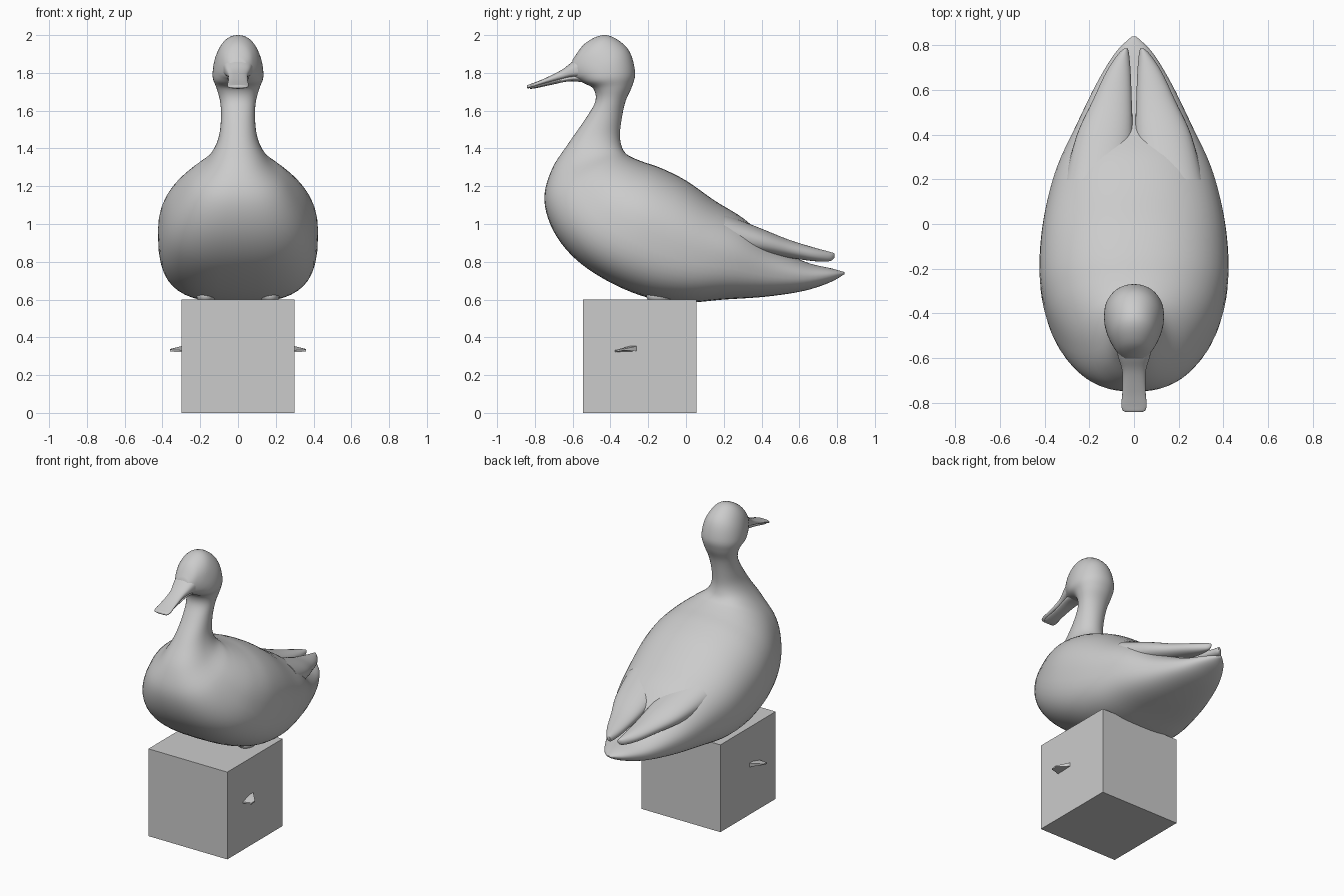
import bpy
import bmesh
from math import cos, sin, pi
from mathutils import Vector

default_cube = bpy.data.objects.get("Cube")
if default_cube:
    bpy.data.objects.remove(default_cube)


def finish(name, bm, smooth=True, mirrored=False):
    """Turn a bmesh into a named object, optionally mirrored across x."""
    bmesh.ops.recalc_face_normals(bm, faces=bm.faces)
    mesh = bpy.data.meshes.new(name)
    bm.to_mesh(mesh)
    bm.free()
    obj = bpy.data.objects.new(name, mesh)
    bpy.context.collection.objects.link(obj)
    if mirrored:
        modifier = obj.modifiers.new("Mirror", 'MIRROR')
        modifier.use_mirror_merge = False
        modifier.use_clip = False
    if smooth:
        bpy.ops.object.select_all(action='DESELECT')
        obj.select_set(True)
        bpy.context.view_layer.objects.active = obj
        bpy.ops.object.shade_smooth_by_angle(angle=pi / 3)
    return obj


def catmull_rom(rows, steps):
    """Interpolate smoothly through rows of numbers."""
    rows = [Vector(row) for row in rows]
    result = []
    for i in range(len(rows) - 1):
        a, b = rows[max(i - 1, 0)], rows[i]
        c, d = rows[i + 1], rows[min(i + 2, len(rows) - 1)]
        for k in range(steps):
            t = k / steps
            result.append(b + (c - a) * (t / 2)
                          + (a * 2 - b * 5 + c * 4 - d) * (t * t / 2)
                          + (b * 3 - a - c * 3 + d) * (t ** 3 / 2))
    result.append(rows[-1])
    return result


def loft(name, rows, steps=5, sides=48, fullness=(2.2, 0.5), mirrored=False):
    """Skin rounded rings, each row being:
    underside y, z, upper side y, z, half width, centre x."""
    bm = bmesh.new()
    rings = []
    for y0, z0, y1, z1, width, x in catmull_rom(rows, steps):
        low, high = Vector((x, y0, z0)), Vector((x, y1, z1))
        middle, half = (low + high) / 2, (high - low) / 2
        width = max(width, 0.002)
        ring = []
        for k in range(sides):
            c, s = cos(2 * pi * k / sides), sin(2 * pi * k / sides)
            power = 2 / (2 + fullness[0 if s < 0 else 1] * width)
            across = abs(c) ** power * (1 if c > 0 else -1)
            along = abs(s) ** power * (1 if s > 0 else -1)
            ring.append(bm.verts.new(
                middle + half * along + Vector((width * across, 0, 0))))
        rings.append(ring)
    for a, b in zip(rings, rings[1:]):
        for k in range(sides):
            n = (k + 1) % sides
            bm.faces.new((a[k], a[n], b[n], b[k]))
    bm.faces.new(rings[0][::-1])
    bm.faces.new(rings[-1])
    return finish(name, bm, mirrored=mirrored)


def centred(rows):
    return [row + (0,) for row in rows]


def ellipsoid(name, centre, radii):
    bm = bmesh.new()
    bmesh.ops.create_uvsphere(bm, u_segments=24, v_segments=12, radius=1)
    bmesh.ops.scale(bm, vec=radii, verts=bm.verts)
    bmesh.ops.translate(bm, vec=centre, verts=bm.verts)
    return finish(name, bm, mirrored=True)


# Tail, belly, breast, neck and head in one continuous skin
loft("body_neck_head", centred([
    (.84, .735, .84, .745, .01),
    (.76, .69, .77, .765, .085),
    (.62, .645, .63, .80, .17),
    (.42, .615, .46, .89, .26),
    (.2, .6, .31, 1.025, .345),
    (0, .585, .15, 1.125, .395),
    (-.2, .61, 0, 1.23, .42),
    (-.4, .69, -.13, 1.295, .42),
    (-.58, .81, -.23, 1.33, .385),
    (-.7, .96, -.29, 1.355, .325),
    (-.75, 1.13, -.32, 1.375, .25),
    (-.71, 1.29, -.34, 1.41, .155),
    (-.62, 1.43, -.35, 1.47, .105),
    (-.53, 1.56, -.34, 1.56, .09),
    (-.48, 1.65, -.32, 1.65, .095),
    (-.49, 1.715, -.285, 1.73, .115),
    (-.54, 1.745, -.27, 1.81, .134),
    (-.57, 1.76, -.31, 1.93, .128),
    (-.59, 1.765, -.42, 2.0, .105),
    (-.605, 1.775, -.53, 1.96, .075),
    (-.615, 1.79, -.6, 1.87, .045),
]))

# Folded wing tips above the tail, parted by a narrow slit
loft("wing_tips", [
    (.2, .86, .2, 1.055, .15, .16),
    (.4, .84, .4, .975, .125, .131),
    (.55, .82, .55, .915, .088, .098),
    (.68, .803, .68, .875, .055, .07),
    (.76, .803, .76, .853, .025, .047),
    (.785, .82, .785, .845, .008, .036),
], sides=32, mirrored=True)

# Upper bill, flaring slightly at the tip
loft("upper_bill", centred([
    (-.55, 1.775, -.54, 1.90, .085),
    (-.61, 1.775, -.6, 1.86, .068),
    (-.67, 1.762, -.66, 1.815, .052),
    (-.75, 1.743, -.75, 1.77, .052),
    (-.81, 1.725, -.81, 1.746, .057),
    (-.835, 1.718, -.835, 1.737, .05),
    (-.842, 1.722, -.842, 1.732, .036),
]), sides=32, fullness=(20, 4))

# Lower bill, tucked beneath the upper one
loft("lower_bill", centred([
    (-.54, 1.75, -.55, 1.80, .06),
    (-.62, 1.755, -.62, 1.785, .05),
    (-.72, 1.735, -.72, 1.755, .043),
    (-.8, 1.718, -.8, 1.733, .045),
    (-.825, 1.716, -.825, 1.724, .035),
]), sides=32)

# Eyes and tucked leg stubs
ellipsoid("eyes", (.094, -.49, 1.89), (.012, .016, .018))
ellipsoid("leg_stubs", (.17, -.14, .62), (.05, .07, .045))

# Square pedestal
bm = bmesh.new()
bmesh.ops.create_cube(bm, size=.6)
bmesh.ops.translate(bm, vec=(0, -.245, .3), verts=bm.verts)
finish("pedestal", bm, smooth=False)

# Toe tips poking out of the pedestal sides
bm = bmesh.new()
outlines = []
for x, front, back, low, high in ((.28, -.38, -.24, .32, .358),
                                  (.36, -.365, -.33, .325, .338)):
    outlines.append([bm.verts.new((x, y, z)) for y, z in (
        (front, low), (back, low + .006), (back, high),
        (back * .7 + front * .3, high), (front, low + .01))])
inner, outer = outlines
for k in range(len(inner)):
    n = (k + 1) % len(inner)
    bm.faces.new((inner[k], inner[n], outer[n], outer[k]))
bm.faces.new(inner)
bm.faces.new(outer)
finish("toe_tips", bm, mirrored=True)
